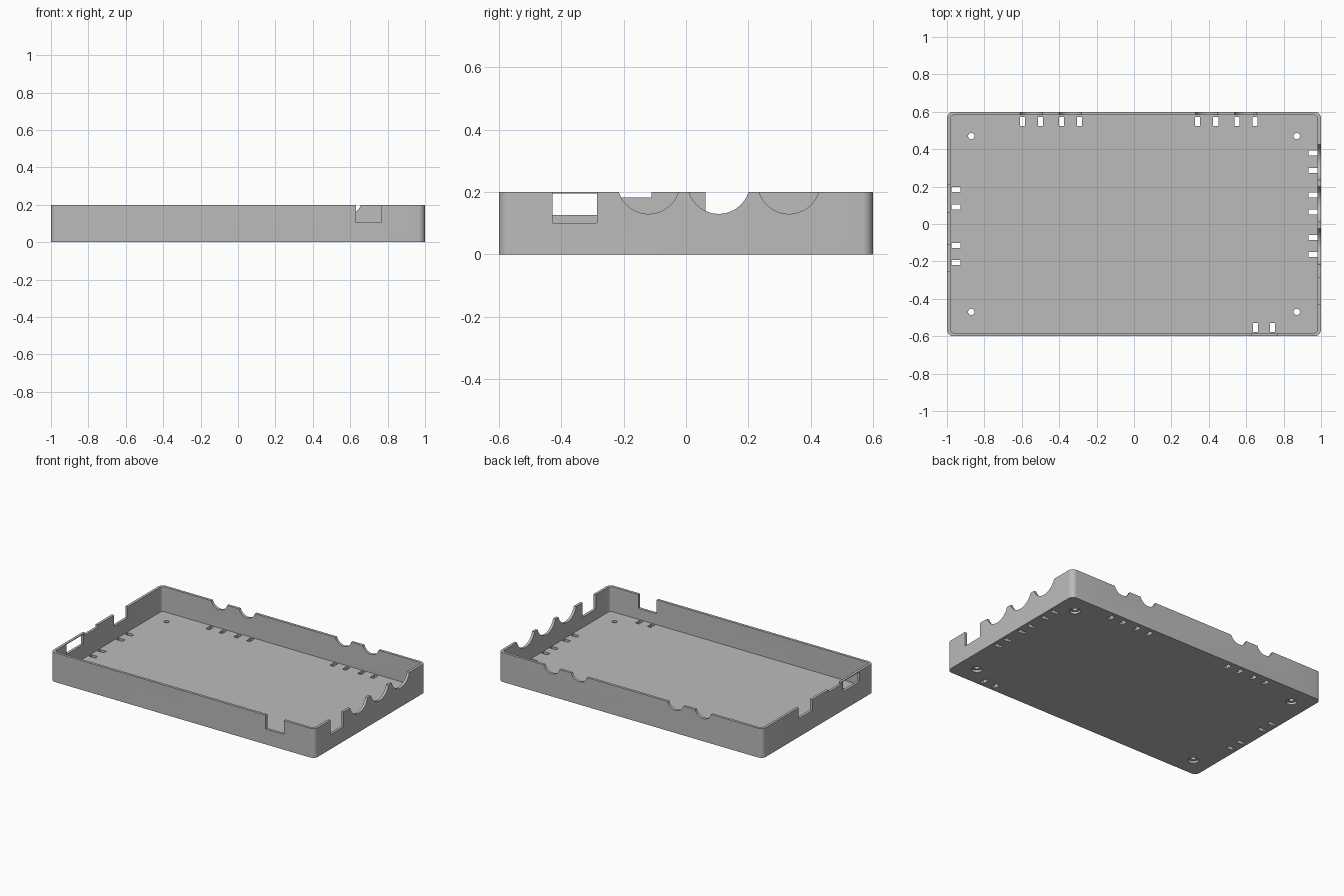
import bpy, bmesh, math
from mathutils import Matrix, Vector

cube = bpy.data.objects.get("Cube")
if cube:
    bpy.data.objects.remove(cube, do_unlink=True)

HEIGHT, FLOOR, WALL = 0.2, 0.03, 0.018

grey = bpy.data.materials.new("plain grey")
grey.use_nodes = True
grey.diffuse_color = (0.5, 0.5, 0.5, 1)
grey.node_tree.nodes["Principled BSDF"].inputs["Base Color"].default_value = (0.5, 0.5, 0.5, 1)


def make_object(name, bm):
    bmesh.ops.recalc_face_normals(bm, faces=bm.faces)
    mesh = bpy.data.meshes.new(name)
    bm.to_mesh(mesh)
    bm.free()
    mesh.materials.append(grey)
    obj = bpy.data.objects.new(name, mesh)
    bpy.context.collection.objects.link(obj)
    return obj


def rounded_ring(bm, hx, hy, radius, z, steps=8):
    """Ring of vertices around a rounded rectangle."""
    ring = []
    for i, (sx, sy) in enumerate([(1, 1), (-1, 1), (-1, -1), (1, -1)]):
        for s in range(steps + 1):
            a = math.pi / 2 * (i + s / steps)
            ring.append(bm.verts.new((sx * (hx - radius) + radius * math.cos(a),
                                      sy * (hy - radius) + radius * math.sin(a), z)))
    return ring


def add_box(bm, x0, x1, y0, y1, z0, z1):
    centre = Vector((x0 + x1, y0 + y1, z0 + z1)) / 2
    size = Matrix.Diagonal((x1 - x0, y1 - y0, z1 - z0, 1))
    bmesh.ops.create_cube(bm, size=1, matrix=Matrix.Translation(centre) @ size)


def add_cylinder(bm, radius, depth, centre, axis="Z", sides=32):
    turn = {"X": Matrix.Rotation(math.pi / 2, 4, "Y"),
            "Y": Matrix.Rotation(math.pi / 2, 4, "X"), "Z": Matrix()}[axis]
    bmesh.ops.create_cone(bm, cap_ends=True, segments=sides, radius1=radius, radius2=radius,
                          depth=depth, matrix=Matrix.Translation(centre) @ turn)


# Open tray: outer wall, rim, inner wall and floor
bm = bmesh.new()
rings = [rounded_ring(bm, 1, 0.6, 0.035, 0),
         rounded_ring(bm, 1, 0.6, 0.035, HEIGHT),
         rounded_ring(bm, 1 - WALL, 0.6 - WALL, 0.022, HEIGHT),
         rounded_ring(bm, 1 - WALL, 0.6 - WALL, 0.022, FLOOR)]
for low, high in zip(rings, rings[1:]):
    for i in range(len(low)):
        j = (i + 1) % len(low)
        bm.faces.new((low[i], low[j], high[j], high[i]))
bm.faces.new(rings[0])
bm.faces.new(rings[3])
tray = make_object("case_tray", bm)

# Openings in the walls
cuts = bmesh.new()
for y in (-0.12, 0.105, 0.33):                      # round ports, +x wall
    add_cylinder(cuts, 0.1, 0.1, (1, y, 0.23), "X", 64)
for x in (-0.55, -0.34, 0.39, 0.597):               # round ports, back wall
    add_cylinder(cuts, 0.0625, 0.1, (x, 0.6, 0.2175), "Y", 48)
add_box(cuts, 0.95, 1.05, -0.428, -0.285, 0.1, 0.25)      # square port, +x wall
add_box(cuts, 0.63, 0.767, -0.65, -0.55, 0.105, 0.25)     # square port, front wall
add_box(cuts, -1.05, -0.95, 0.063, 0.21, 0.125, 0.25)     # deep notch, -x wall
add_box(cuts, -1.05, -0.95, -0.25, -0.11, 0.183, 0.25)    # shallow notch, -x wall
add_box(cuts, -1.05, -0.95, -0.45, -0.27, 0.127, 0.195)   # window, -x wall

# Tie slots through the floor
LONG, WIDE = 0.024, 0.0135
slots = [(x, 0.549, False) for x in (-0.597, -0.5, -0.387, -0.291, 0.34, 0.437, 0.55, 0.646)]
slots += [(x, -0.553, False) for x in (0.65, 0.74)]
slots += [(0.956, y, True) for y in (0.379, 0.287, 0.154, 0.063, -0.071, -0.162)]
slots += [(-0.951, y, True) for y in (0.185, 0.09, -0.114, -0.207)]
for x, y, along_x in slots:
    dx, dy = (LONG, WIDE) if along_x else (WIDE, LONG)
    add_box(cuts, x - dx, x + dx, y - dy, y + dy, -0.05, 0.08)

# Screw holes, with wider recesses underneath
recess = bmesh.new()
for sx in (-1, 1):
    for sy in (-1, 1):
        add_cylinder(cuts, 0.017, 0.2, (0.87 * sx, 0.47 * sy, 0.0), "Z", 24)
        add_cylinder(recess, 0.034, 0.03, (0.87 * sx, 0.47 * sy, 0.0), "Z", 24)

cutters = [make_object("opening_cutter", cuts), make_object("recess_cutter", recess)]
for cutter in cutters:
    cutter.hide_render = True
    mod = tray.modifiers.new(cutter.name, "BOOLEAN")
    mod.operation, mod.solver, mod.object = "DIFFERENCE", "EXACT", cutter

# Keep the cut result and drop the cutters
graph = bpy.context.evaluated_depsgraph_get()
result = bpy.data.meshes.new_from_object(tray.evaluated_get(graph))
tray.modifiers.clear()
tray.data = result
for cutter in cutters:
    bpy.data.objects.remove(cutter, do_unlink=True)

for obj in bpy.context.selected_objects:
    obj.select_set(False)
tray.select_set(True)
bpy.context.view_layer.objects.active = tray
bpy.ops.object.shade_smooth_by_angle(angle=math.radians(30))
